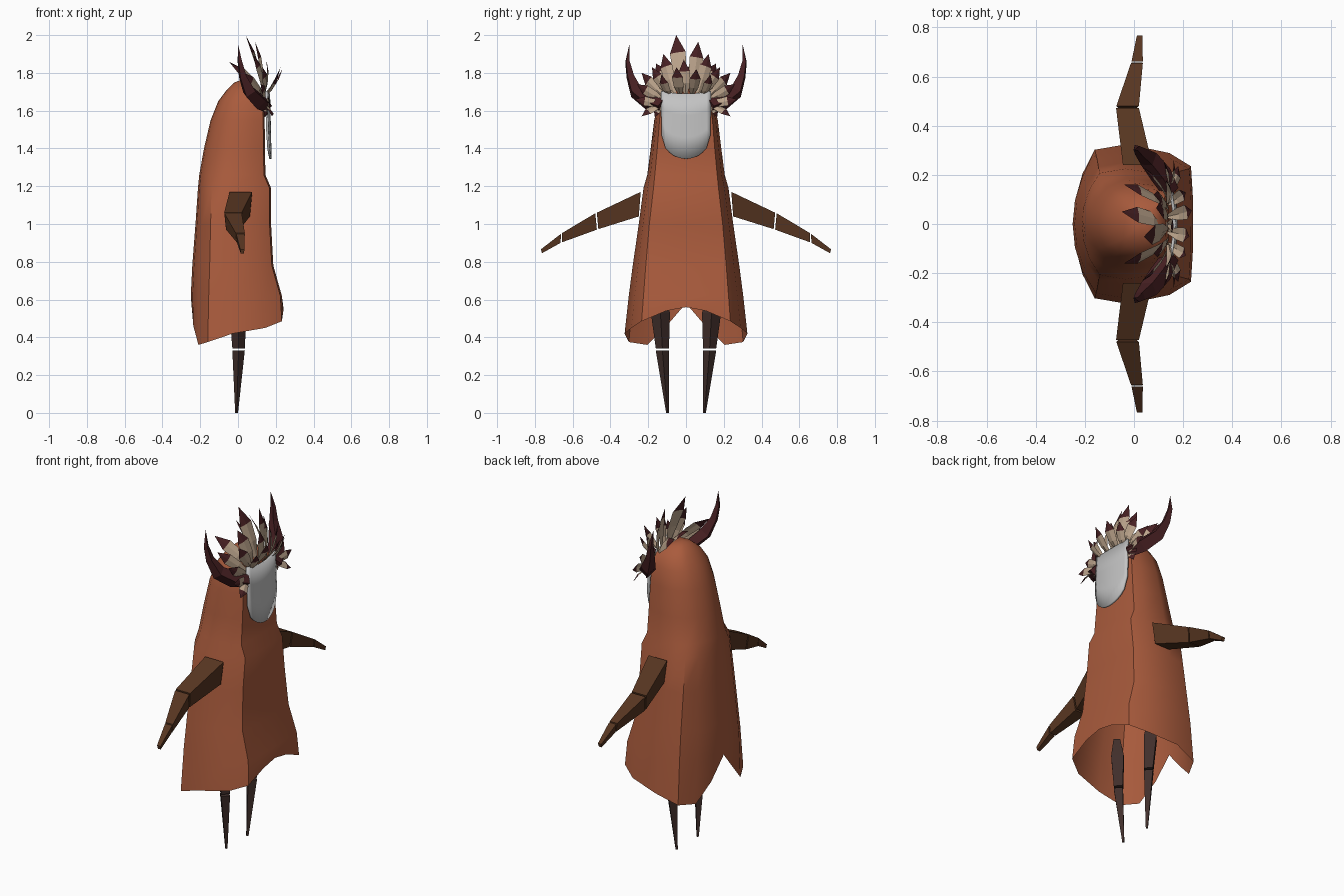
import bpy
from mathutils import Vector

if "Cube" in bpy.data.objects:
    bpy.data.objects.remove(bpy.data.objects["Cube"])


def material(name, rgb):
    m = bpy.data.materials.new(name)
    m.diffuse_color = (*rgb, 1)
    m.use_nodes = True
    m.node_tree.nodes["Principled BSDF"].inputs["Base Color"].default_value = m.diffuse_color
    return m


CLOTH = material("rust cloth", (0.40, 0.105, 0.046))
MASK = material("pale grey", (0.55, 0.55, 0.55))
ARM = material("warm brown", (0.095, 0.036, 0.015))
LEG = material("dark brown", (0.052, 0.028, 0.024))
HORN = material("dark maroon", (0.062, 0.014, 0.016))
FEATHER = material("beige", (0.50, 0.37, 0.26))


def build(name, verts, faces, mats, smooth=None):
    me = bpy.data.meshes.new(name)
    me.from_pydata([tuple(v) for v in verts], [], faces)
    for m in mats:
        me.materials.append(m)
    ob = bpy.data.objects.new(name, me)
    bpy.context.collection.objects.link(ob)
    if smooth:
        bpy.ops.object.select_all(action='DESELECT')
        bpy.context.view_layer.objects.active = ob
        ob.select_set(True)
        bpy.ops.object.shade_smooth_by_angle(angle=smooth)
    return ob


def loft(name, rings, mat, caps=True, tip=None, smooth=None):
    """Skin a list of equal rings, optionally capped or closed to a point."""
    n = len(rings[0])
    verts = [v for r in rings for v in r]
    faces = [(k * n + i, k * n + (i + 1) % n, (k + 1) * n + (i + 1) % n, (k + 1) * n + i)
             for k in range(len(rings) - 1) for i in range(n)]
    last = (len(rings) - 1) * n
    if caps:
        faces.append(tuple(reversed(range(n))))
    if tip:
        verts.append(tip)
        faces += [(last + i, last + (i + 1) % n, len(verts) - 1) for i in range(n)]
    elif caps:
        faces.append(tuple(range(last, last + n)))
    return build(name, verts, faces, [mat], smooth)


def lerp(a, b, t):
    return a + (b - a) * t


# Robe and hood: z, front x, front corner y, half width, back corner x, back x, back corner fullness
SECTIONS = [
    (0.40, 0.240, 0.235, 0.325, -0.160, -0.245, 0.93),
    (0.62, 0.232, 0.225, 0.303, -0.155, -0.250, 0.93),
    (0.78, 0.187, 0.213, 0.282, -0.150, -0.242, 0.93),
    (1.00, 0.175, 0.194, 0.250, -0.145, -0.225, 0.93),
    (1.19, 0.175, 0.172, 0.225, -0.140, -0.212, 0.92),
    (1.26, 0.145, 0.165, 0.205, -0.125, -0.205, 0.84),
    (1.40, 0.143, 0.152, 0.187, -0.110, -0.180, 0.80),
    (1.55, 0.141, 0.140, 0.168, -0.085, -0.145, 0.80),
    (1.65, 0.140, 0.130, 0.146, -0.060, -0.105, 0.80),
    (1.71, 0.130, 0.100, 0.113, -0.030, -0.060, 0.80),
    (1.75, 0.090, 0.055, 0.063, -0.003, -0.018, 0.80),
]
HEM = [0.56, 0.54, 0.485, 0.45, 0.42, 0.375, 0.36, 0.46, 0.58]
rings = []
for k, (z, xf, c, w, xc, xb, f) in enumerate(SECTIONS):
    half = [(xf, 0), (xf, c * 0.45), (xf - 0.008, c), (xf * 0.6, lerp(c, w, 0.6)),
            (lerp(xc, xf, 0.33), w), (xc, w * f), (lerp(xc, xb, 0.58), w * f * 0.68),
            (lerp(xc, xb, 0.9), w * f * 0.34), (xb, 0)]
    pts = [(x, y, HEM[i] if k == 0 else z) for i, (x, y) in enumerate(half)]
    rings.append(pts + [(x, -y, h) for x, y, h in reversed(pts[1:-1])])
loft("hooded_robe", rings, CLOTH, caps=False, tip=(0.025, 0, 1.765), smooth=0.65)

# Face mask: curved shield with a rounded lower edge
cols, rows = 12, 3
verts, faces = [], []
for i in range(cols + 1):
    t = 2 * i / cols - 1
    top = 1.69 + 0.014 * t * t
    bottom = 1.475 - 0.13 * max(0, 1 - t * t) ** 0.5
    for j in range(rows + 1):
        s = j / rows
        verts.append((0.158 + 0.008 * s - 0.016 * t * t + 0.006, 0.13 * t, lerp(top, bottom, s)))
for i in range(cols):
    for j in range(rows):
        a = i * (rows + 1) + j
        faces.append((a, a + 1, a + rows + 2, a + rows + 1))
mask = build("face_mask", verts, faces, [MASK], smooth=0.6)
solid = mask.modifiers.new("thickness", 'SOLIDIFY')
solid.thickness = 0.012
solid.offset = 0


# Arms: three tapering segments per side; each end is y top, y bottom, x min, x max, z top, z bottom
def arm_end(e, s):
    yt, yb, x0, x1, zt, zb = e
    return [(x0, s * yt, zt), (x1, s * yt, zt), (lerp(x1, x0, 0.1), s * yb, zb),
            (lerp(x0, x1, 0.1), s * yb, zb)]


ARMS = {
    "upper_arm": [(0.24, 0.25, -0.045, 0.075, 1.17, 1.04), (0.472, 0.464, -0.073, 0.02, 1.06, 0.973)],
    "forearm": [(0.48, 0.472, -0.072, 0.02, 1.057, 0.97), (0.656, 0.657, -0.012, 0.036, 0.952, 0.903)],
    "hand": [(0.662, 0.664, -0.010, 0.036, 0.948, 0.90), (0.768, 0.763, 0.012, 0.034, 0.866, 0.845)],
}
# Legs: each ring is z, inner y, outer y, x min, x max
LEGS = {
    "thigh": [(0.64, 0.115, 0.165, -0.025, 0.025), (0.53, 0.085, 0.186, -0.045, 0.045),
              (0.342, 0.09, 0.16, -0.03, 0.036)],
    "shin": [(0.33, 0.09, 0.16, -0.03, 0.036), (0.0, 0.09, 0.105, -0.015, 0.0)],
}
# Horn path: centre and radius
HORN_PATH = [((0.15, 0.13, 1.625), 0.035), ((0.11, 0.20, 1.65), 0.045), ((0.06, 0.265, 1.70), 0.04),
             ((0.025, 0.295, 1.78), 0.024), ((0.01, 0.31, 1.86), 0.014)]
for s, side in ((1, "left"), (-1, "right")):
    for part, ends in ARMS.items():
        loft(f"{side}_{part}", [arm_end(e, s)[::-s] for e in ends], ARM)
    for part, spec in LEGS.items():
        loft(f"{side}_{part}", [[((x0 + x1) / 2, s * a, z), (x1, s * (a + b) / 2, z),
                                 ((x0 + x1) / 2, s * b, z), (x0, s * (a + b) / 2, z)][::-s]
                                for z, a, b, x0, x1 in spec], LEG)
    horn = []
    for k, (p, r) in enumerate(HORN_PATH):
        p = Vector(p)
        a = Vector(HORN_PATH[max(k - 1, 0)][0])
        b = Vector(HORN_PATH[min(k + 1, len(HORN_PATH) - 1)][0])
        d = (b - a).normalized()
        u = d.cross(Vector((1, 0.6, 0))).normalized()
        v = d.cross(u)
        ring = [p + u * r, p + v * r, p - u * r, p - v * r]
        horn.append([(q.x, s * q.y, q.z) for q in ring][::s])
    loft(f"{side}_horn", horn, HORN, tip=(0.0, s * 0.30, 1.95))


# Feathers: creased leaf with a dark pointed tip
def feather(name, base, tip, width, hint):
    base, tip = Vector(base), Vector(tip)
    d = tip - base
    side = d.cross(Vector(hint)).normalized()
    n = side.cross(d).normalized()
    verts = []
    for t, w in ((0, 0.25), (0.35, 0.85), (0.68, 1.0)):
        c = base + d * t + n * 0.012 * (1 - (2 * t - 1) ** 2)
        verts += [c - side * w * width / 2, c + n * 0.006, c + side * w * width / 2]
    verts.append(tip)
    faces = [(0, 1, 4, 3), (1, 2, 5, 4), (3, 4, 7, 6), (4, 5, 8, 7), (6, 7, 9), (7, 8, 9)]
    ob = build(name, verts, faces, [FEATHER, HORN])
    for p in ob.data.polygons:
        p.material_index = int(p.index > 3)


# Crown: base y, base z, tip x, tip y, tip z, width
CROWN = [
    (-0.02, 1.70, 0.04, -0.052, 2.00, 0.085), (0.03, 1.70, 0.09, 0.065, 1.965, 0.075),
    (0.0, 1.69, -0.05, 0.05, 1.86, 0.07), (0.0, 1.68, 0.15, -0.012, 1.87, 0.06),
    (0.03, 1.68, 0.235, 0.055, 1.82, 0.06), (-0.03, 1.68, 0.225, -0.05, 1.83, 0.06),
]
for s in (1, -1):
    CROWN += [
        (s * 0.06, 1.69, 0.08, s * 0.12, 1.90, 0.07), (s * 0.07, 1.69, -0.04, s * 0.16, 1.85, 0.065),
        (s * 0.08, 1.68, 0.13, s * 0.18, 1.83, 0.06), (s * 0.10, 1.66, 0.03, s * 0.235, 1.80, 0.06),
        (s * 0.11, 1.65, 0.12, s * 0.26, 1.74, 0.055), (s * 0.12, 1.63, 0.16, s * 0.27, 1.66, 0.05),
        (s * 0.12, 1.63, 0.18, s * 0.235, 1.57, 0.05), (s * 0.12, 1.64, 0.14, s * 0.165, 1.565, 0.04),
        (s * 0.08, 1.67, 0.21, s * 0.13, 1.79, 0.05),
    ]
for i, (by, bz, x, y, z, w) in enumerate(CROWN):
    feather(f"feather_{i + 1}", (0.135, by, bz), (x, y, z), w, (1, y * 4, 0.3))
